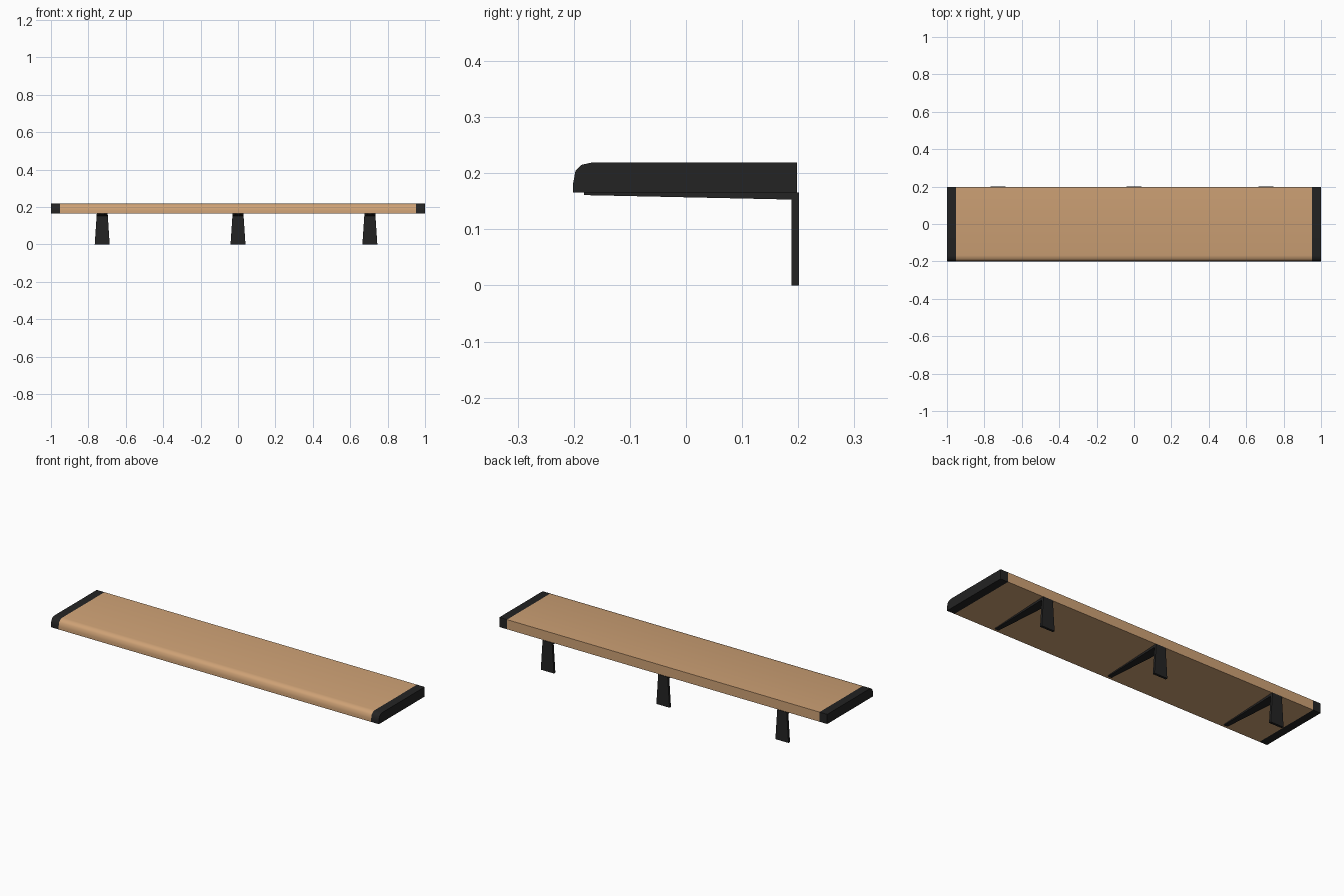
import bpy, bmesh

if "Cube" in bpy.data.objects:
    bpy.data.objects.remove(bpy.data.objects["Cube"])


def material(name, color):
    m = bpy.data.materials.new(name)
    m.diffuse_color = (*color, 1)
    m.use_nodes = True
    m.node_tree.nodes["Principled BSDF"].inputs["Base Color"].default_value = m.diffuse_color
    return m


WOOD = material("warm wood", (0.62, 0.36, 0.18))
BLACK = material("black metal", (0.017, 0.017, 0.017))


def build(name, bm, mat, smooth=False):
    bmesh.ops.recalc_face_normals(bm, faces=bm.faces[:])
    me = bpy.data.meshes.new(name)
    bm.to_mesh(me)
    bm.free()
    me.materials.append(mat)
    ob = bpy.data.objects.new(name, me)
    bpy.context.collection.objects.link(ob)
    if smooth:
        bpy.context.view_layer.objects.active = ob
        ob.select_set(True)
        bpy.ops.object.shade_smooth_by_angle(angle=0.7)
        ob.select_set(False)


def loft(bm, ring_a, ring_b):
    """Closed solid between two matching rings of points."""
    a = [bm.verts.new(p) for p in ring_a]
    b = [bm.verts.new(p) for p in ring_b]
    bm.faces.new(a)
    bm.faces.new(b[::-1])
    for i in range(len(a)):
        j = (i + 1) % len(a)
        bm.faces.new((a[i], b[i], b[j], a[j]))


# Board cross-section (y, z) with a rounded upper front edge
PROFILE = [(-0.201, 0.166), (-0.201, 0.183), (-0.197, 0.204), (-0.186, 0.215),
           (-0.168, 0.219), (0.198, 0.219), (0.198, 0.166)]


def slab(name, x0, x1, mat):
    bm = bmesh.new()
    loft(bm, [(x0, y, z) for y, z in PROFILE], [(x1, y, z) for y, z in PROFILE])
    build(name, bm, mat, True)


# Seat board and end caps
slab("seat_board", -0.953, 0.953, WOOD)
slab("left_end_cap", -1.0, -0.953, BLACK)
slab("right_end_cap", 0.953, 1.0, BLACK)


def rect_xz(cx, half, y, z0, z1, half_top=None):
    t = half if half_top is None else half_top
    return [(cx - half, y, z0), (cx + half, y, z0), (cx + t, y, z1), (cx - t, y, z1)]


# Brackets: tapered upright plate plus an arm narrowing to the front
for label, cx in (("left", -0.726), ("middle", 0.0), ("right", 0.705)):
    bm = bmesh.new()
    loft(bm, rect_xz(cx, 0.04, 0.188, 0, 0.166, 0.029),
         rect_xz(cx, 0.04, 0.201, 0, 0.166, 0.029))
    build(label + "_bracket_upright", bm, BLACK)
    bm = bmesh.new()
    loft(bm, rect_xz(cx, 0.011, -0.182, 0.161, 0.1662),
         rect_xz(cx, 0.029, 0.19, 0.153, 0.1662))
    build(label + "_bracket_arm", bm, BLACK)
